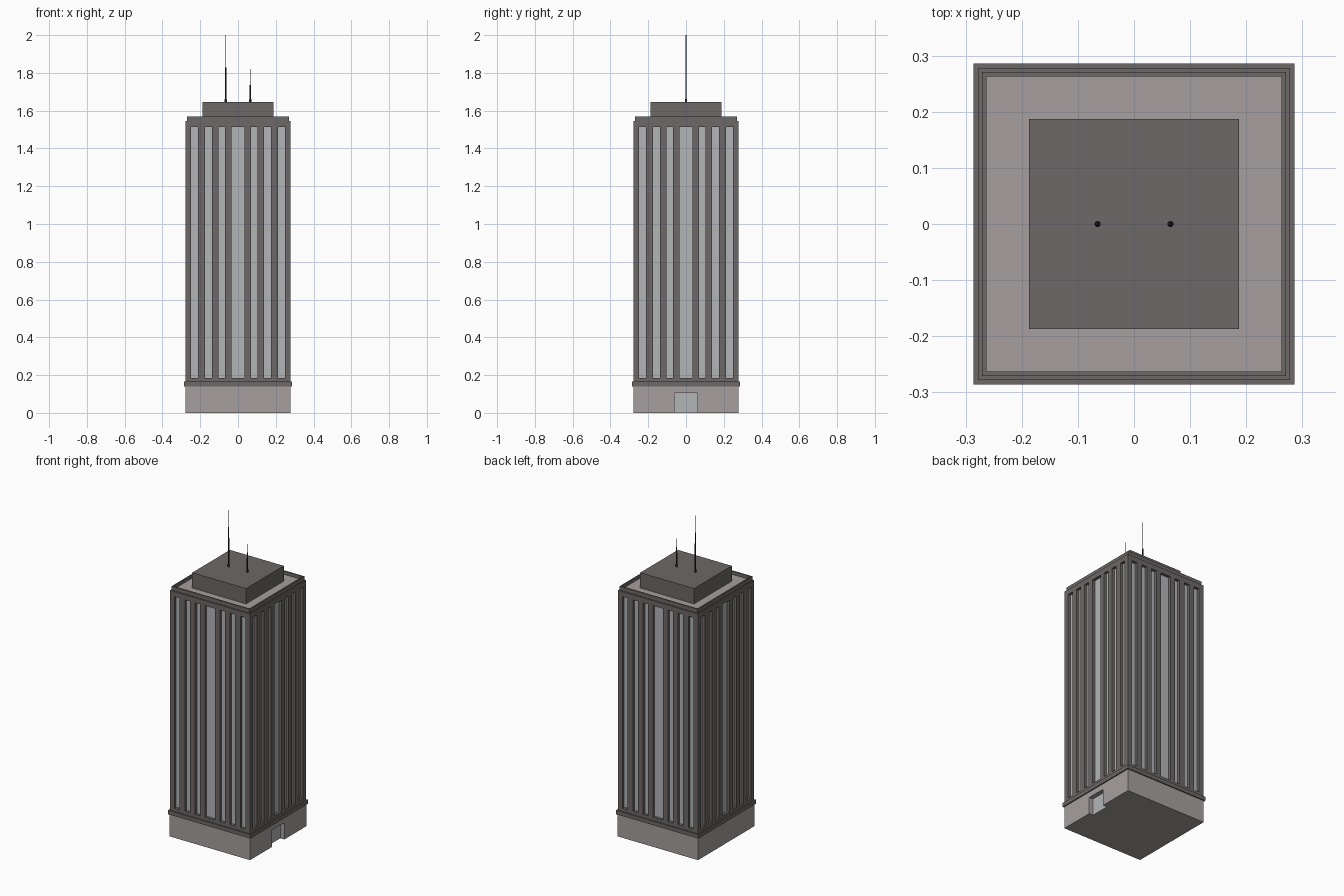
import bpy, bmesh, math
from mathutils import Matrix

if "Cube" in bpy.data.objects:
    bpy.data.objects.remove(bpy.data.objects["Cube"])


def material(name, rgb):
    m = bpy.data.materials.new(name)
    m.diffuse_color = (*rgb, 1)
    m.use_nodes = True
    m.node_tree.nodes["Principled BSDF"].inputs["Base Color"].default_value = m.diffuse_color
    return m


DARK = material("dark_cladding", (0.15, 0.14, 0.135))
STONE = material("pale_stone", (0.38, 0.35, 0.345))
GLASS = material("window_glass", (0.45, 0.46, 0.47))
METAL = material("mast_metal", (0.02, 0.02, 0.022))


def add_box(bm, x0, x1, y0, y1, z0, z1, rot=Matrix()):
    mat = (rot @ Matrix.Translation(((x0 + x1) / 2, (y0 + y1) / 2, (z0 + z1) / 2))
           @ Matrix.Diagonal((x1 - x0, y1 - y0, z1 - z0, 1)))
    bmesh.ops.create_cube(bm, size=1, matrix=mat)


def finish(name, bm, mat):
    mesh = bpy.data.meshes.new(name)
    bm.to_mesh(mesh)
    bm.free()
    mesh.materials.append(mat)
    ob = bpy.data.objects.new(name, mesh)
    bpy.context.collection.objects.link(ob)
    return ob


def block(name, r, z0, z1, mat):
    bm = bmesh.new()
    add_box(bm, -r, r, -r, r, z0, z1)
    return finish(name, bm, mat)


def extrude_outline(name, pts, z0, z1, mat):
    bm = bmesh.new()
    face = bm.faces.new([bm.verts.new((x, y, z0)) for x, y in pts])
    top = bmesh.ops.extrude_face_region(bm, geom=[face])["geom"]
    bmesh.ops.translate(bm, vec=(0, 0, z1 - z0),
                        verts=[g for g in top if isinstance(g, bmesh.types.BMVert)])
    bmesh.ops.recalc_face_normals(bm, faces=bm.faces)
    return finish(name, bm, mat)


def square_ring(name, outer, inner, z0, z1, mat):
    bm = bmesh.new()
    for i in range(4):
        rot = Matrix.Rotation(i * math.pi / 2, 4, 'Z')
        add_box(bm, -outer, inner, -outer, -inner, z0, z1, rot)
    return finish(name, bm, mat)


W = 0.278          # tower half width
D = 0.018          # window recess
Z0, Z1 = 0.14, 1.545

# stone base with an entrance notch on the right side
B, DOOR_W, DOOR_H, DOOR_D = 0.279, 0.061, 0.105, 0.03
notched = [(-B, -B), (B, -B), (B, -DOOR_W), (B - DOOR_D, -DOOR_W),
           (B - DOOR_D, DOOR_W), (B, DOOR_W), (B, B), (-B, B)]
extrude_outline("base", notched, 0, DOOR_H, STONE)
block("base_top", B, DOOR_H, Z0, STONE)
bm = bmesh.new()
add_box(bm, B - DOOR_D - 0.002, B - DOOR_D + 0.002, -DOOR_W, DOOR_W, 0, DOOR_H)
finish("entrance_door", bm, GLASS)

# ledge above the base
block("ledge", 0.286, Z0, 0.165, DARK)

# glass core seen between the piers
block("window_core", W - D, 0.165, Z1 - 0.005, GLASS)

# vertical piers on all four sides
bm = bmesh.new()
for i in range(4):
    rot = Matrix.Rotation(i * math.pi / 2, 4, 'Z')
    for a, b in ((0.035, 0.068), (0.103, 0.138), (0.175, 0.211)):
        for x0, x1 in ((a, b), (-b, -a)):
            add_box(bm, x0, x1, -W, -W + D, 0.185, 1.513, rot)
    add_box(bm, 0.248, W, -W, -0.248, 0.185, 1.513, rot)
finish("piers", bm, DARK)

# solid bands closing the windows at top and bottom
block("lower_band", W, 0.165, 0.185, DARK)
block("upper_band", W, 1.513, Z1, DARK)

# roof, parapet and penthouse
square_ring("parapet", 0.271, 0.263, Z1, 1.57, DARK)
block("roof", 0.263, Z1, 1.549, STONE)
block("penthouse", 0.187, 1.549, 1.645, DARK)


# lathed antenna masts
def mast(name, x, z0, z1, sides=12):
    h = z1 - z0
    profile = [(0.0055, 0), (0.0055, 0.015), (0.0038, 0.018),
               (0.0038, h * 0.5), (0.0025, h * 0.52), (0.0018, h)]
    bm = bmesh.new()
    rings = [[bm.verts.new((x + r * math.cos(2 * math.pi * k / sides),
                            r * math.sin(2 * math.pi * k / sides), z0 + z))
              for k in range(sides)] for r, z in profile]
    for lo, hi in zip(rings, rings[1:]):
        for k in range(sides):
            n = (k + 1) % sides
            bm.faces.new((lo[k], lo[n], hi[n], hi[k]))
    bm.faces.new(rings[0][::-1])
    bm.faces.new(rings[-1])
    finish(name, bm, METAL)


mast("tall_antenna", -0.065, 1.645, 2.0)
mast("short_antenna", 0.065, 1.645, 1.82)
